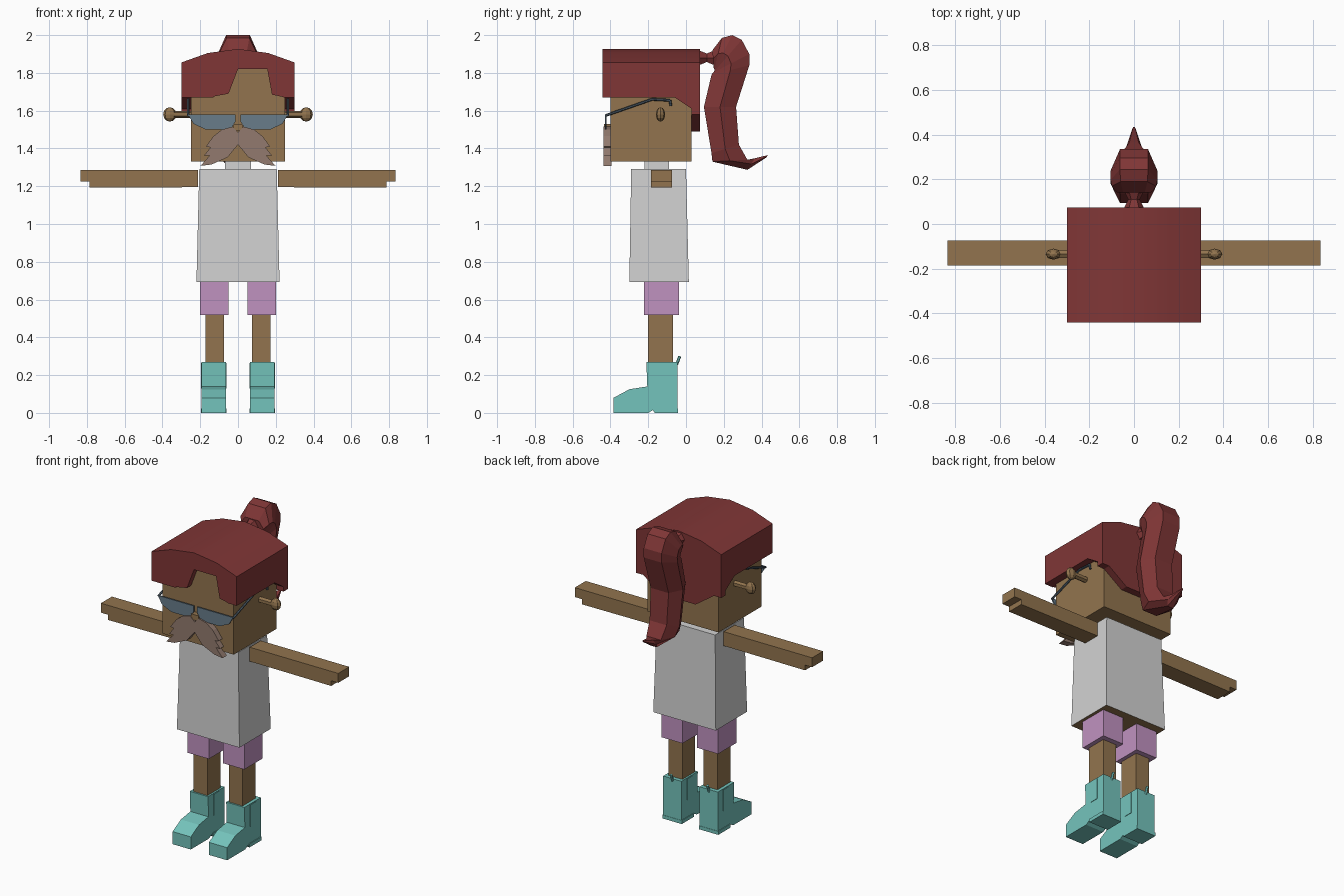
import bpy, bmesh, math
from mathutils import Vector, Matrix

if "Cube" in bpy.data.objects:
    bpy.data.objects.remove(bpy.data.objects["Cube"])


def material(name, rgb):
    m = bpy.data.materials.new(name)
    m.use_nodes = True
    lin = [((c / 255 + 0.055) / 1.055) ** 2.4 for c in rgb] + [1]
    m.diffuse_color = lin
    m.node_tree.nodes["Principled BSDF"].inputs["Base Color"].default_value = lin
    return m


SKIN = material("brown skin", (146, 116, 78))
HAIR = material("dark red hair", (128, 54, 54))
SHIRT = material("light grey cloth", (210, 210, 210))
PINK = material("pink cloth", (192, 146, 192))
TEAL = material("teal boots", (116, 196, 188))
LENS = material("blue grey lens", (104, 124, 138))
FRAME = material("slate frame", (78, 92, 104))
TASH = material("taupe moustache", (146, 122, 110))


def finish(name, bm, *mats):
    bmesh.ops.recalc_face_normals(bm, faces=bm.faces)
    me = bpy.data.meshes.new(name)
    bm.to_mesh(me)
    bm.free()
    ob = bpy.data.objects.new(name, me)
    bpy.context.collection.objects.link(ob)
    for m in mats:
        me.materials.append(m)
    return ob


def place(axis, u, v, d):
    """Profile point: (u, v) is (x, z) along y, (y, z) along x."""
    return (u, d, v) if axis == "y" else (d, u, v)


def prism(name, profile, axis, a, b, mat):
    bm = bmesh.new()
    ends = [[bm.verts.new(place(axis, u, v, d)) for u, v in profile] for d in (a, b)]
    bm.faces.new(ends[0])
    bm.faces.new(ends[1])
    n = len(profile)
    for i in range(n):
        j = (i + 1) % n
        bm.faces.new((ends[0][i], ends[0][j], ends[1][j], ends[1][i]))
    return finish(name, bm, mat)


def box(name, x, y, z, mat):
    return prism(name, [(x[0], z[0]), (x[1], z[0]), (x[1], z[1]), (x[0], z[1])],
                 "y", y[0], y[1], mat)


def loft(name, rings, mat):
    bm = bmesh.new()
    loops = [[bm.verts.new(p) for p in r] for r in rings]
    bm.faces.new(loops[0])
    bm.faces.new(loops[-1])
    n = len(loops[0])
    for a, b in zip(loops, loops[1:]):
        for i in range(n):
            j = (i + 1) % n
            bm.faces.new((a[i], a[j], b[j], b[i]))
    return finish(name, bm, mat)


def rod(name, a, b, r, mat):
    a, b = Vector(a), Vector(b)
    bm = bmesh.new()
    turn = (b - a).to_track_quat("Z", "Y").to_matrix().to_4x4()
    bmesh.ops.create_cone(bm, cap_ends=True, segments=6, radius1=r, radius2=r,
                          depth=(b - a).length,
                          matrix=Matrix.Translation((a + b) / 2) @ turn)
    return finish(name, bm, mat)


# Head and nose
box("head", (-0.25, 0.25), (-0.4, 0.03), (1.33, 1.84), SKIN)
box("nose", (-0.025, 0.025), (-0.435, -0.39), (1.495, 1.53), SKIN)

# Hair cap: arched block, hollowed and trimmed
roof = [(-0.3, 1.855), (-0.16, 1.905), (0, 1.927), (0.16, 1.905), (0.3, 1.855)]
cap = prism("hair_cap", roof + [(0.3, 1.45), (-0.3, 1.45)], "y", -0.442, 0.075, HAIR)
cutters = [
    box("cut_inside", (-0.249, 0.249), (-0.4, 0.03), (1.3, 1.83), HAIR),
    prism("cut_sides", [(-1, 1.2), (0.03, 1.2), (0.03, 1.61), (-0.06, 1.67), (-1, 1.67)],
          "x", -1, 1, HAIR),
    prism("cut_back", [(-1, 1.2), (1, 1.2), (1, 1.58), (0.25, 1.58), (0.12, 1.49),
                       (-0.12, 1.49), (-0.25, 1.58), (-1, 1.58)], "y", 0.02, 0.3, HAIR),
    prism("cut_fringe", [(-0.13, 1.6), (-0.13, 1.675), (-0.05, 1.69), (0, 1.82),
                         (0.155, 1.82), (0.18, 1.685), (0.24, 1.672), (0.24, 1.6)],
          "y", -0.6, -0.39, HAIR),
]
for c in cutters:
    mod = cap.modifiers.new(c.name, "BOOLEAN")
    mod.operation, mod.solver, mod.object = "DIFFERENCE", "EXACT", c
    c.hide_render = True
bpy.context.view_layer.update()
trimmed = bpy.data.meshes.new_from_object(cap.evaluated_get(bpy.context.evaluated_depsgraph_get()))
cap.modifiers.clear()
cap.data = trimmed
for c in cutters:
    bpy.data.objects.remove(c)

# Ponytail: tie, then hexagonal sections of (inner y, z, outer y, z, half width)
loft("hair_tie", [[(r * math.cos(k * math.pi / 3), y, 1.88 + r * math.sin(k * math.pi / 3))
                   for k in range(6)]
                  for y, r in ((0.07, 0.045), (0.11, 0.026), (0.15, 0.045))], HAIR)
sections = [
    (0.145, 1.83, 0.14, 1.92, 0.08), (0.15, 1.82, 0.19, 1.985, 0.1),
    (0.15, 1.81, 0.245, 2.0, 0.105), (0.148, 1.805, 0.295, 1.975, 0.105),
    (0.142, 1.8, 0.335, 1.9, 0.105), (0.135, 1.79, 0.335, 1.84, 0.105),
    (0.095, 1.62, 0.265, 1.62, 0.105), (0.135, 1.375, 0.28, 1.42, 0.1),
    (0.14, 1.33, 0.325, 1.34, 0.085), (0.325, 1.287, 0.365, 1.348, 0.035),
    (0.425, 1.352, 0.435, 1.365, 0.006)]
rings = []
for iy, iz, oy, oz, w in sections:
    my, mz = (iy + oy) / 2, (iz + oz) / 2
    rings.append([(-w * 0.6, iy, iz), (w * 0.6, iy, iz), (w, my, mz),
                  (w * 0.6, oy, oz), (-w * 0.6, oy, oz), (-w, my, mz)])
loft("ponytail", rings, HAIR)

# Neck and tapered shirt, bare underside
box("neck", (-0.07, 0.07), (-0.22, -0.09), (1.28, 1.34), SHIRT)
shirt = loft("shirt", [[(-w, f, z), (w, f, z), (w, b, z), (-w, b, z)]
                       for w, f, b, z in ((0.22, -0.3, 0.015, 0.692),
                                          (0.205, -0.29, 0.0, 1.29))], SHIRT)
shirt.data.materials.append(SKIN)
for p in shirt.data.polygons:
    p.material_index = int(p.normal.z < -0.9)

# Sunglasses and moustache outlines, drawn for the left side
lens = [(0.012, 1.545), (0.03, 1.515), (0.07, 1.5), (0.17, 1.5), (0.235, 1.53),
        (0.265, 1.58), (0.012, 1.58)]
tash = [(0, 1.485), (0.03, 1.515), (0.085, 1.5), (0.13, 1.465), (0.17, 1.41),
        (0.145, 1.405), (0.18, 1.363), (0.15, 1.363), (0.198, 1.308), (0.14, 1.315),
        (0.055, 1.353), (0, 1.42)]
boot = [(-0.383, 0.0), (-0.383, 0.08), (-0.3, 0.125), (-0.205, 0.14), (-0.21, 0.27),
        (-0.045, 0.27), (-0.045, 0.0), (-0.165, 0.0), (-0.175, 0.015), (-0.2, 0.0)]

for side, s in (("left", 1), ("right", -1)):
    def span(a, b):
        return tuple(sorted((a * s, b * s)))

    def part(name):
        return side + "_" + name

    # Face details
    prism(part("lens"), [(s * x, z) for x, z in lens], "y", -0.428, -0.42, LENS)
    prism(part("moustache"), [(s * x, z) for x, z in tash], "y", -0.437, -0.395, TASH)
    path = [(-0.424, 1.575), (-0.18, 1.66), (-0.085, 1.655), (-0.08, 1.625)]
    for i, (a, b) in enumerate(zip(path, path[1:])):
        rod(part("temple_%d" % i), (s * 0.263, *a), (s * 0.263, *b), 0.007, FRAME)

    # Ear studs
    rod(part("ear_stem"), (s * 0.24, -0.135, 1.58), (s * 0.345, -0.135, 1.58), 0.019, SKIN)
    bm = bmesh.new()
    bmesh.ops.create_uvsphere(bm, u_segments=8, v_segments=6, radius=1,
                              matrix=Matrix.Translation((s * 0.361, -0.135, 1.58))
                              @ Matrix.Diagonal((0.035, 0.025, 0.038, 1)))
    finish(part("ear_ball"), bm, SKIN)

    # Arm with stepped hand
    prism(part("arm"), [(s * x, z) for x, z in ((0.212, 1.195), (0.785, 1.192), (0.785, 1.225),
                                                (0.835, 1.225), (0.835, 1.285), (0.212, 1.285))],
          "y", -0.185, -0.075, SKIN)

    # Leg, shorts and boot
    box(part("short"), span(0.05, 0.2), (-0.222, -0.037), (0.518, 0.7), PINK)
    box(part("leg"), span(0.075, 0.172), (-0.2, -0.07), (0.25, 0.53), SKIN)
    prism(part("boot"), boot, "x", s * 0.064, s * 0.192, TEAL)
    for edge in (0.064, 0.192):
        box(part("boot_panel"), span(edge - 0.003, edge + 0.003), (-0.155, -0.1),
            (0.13, 0.265), TEAL)
    box(part("boot_heel"), span(0.06, 0.197), (-0.165, -0.043), (0.0, 0.022), TEAL)
    rod(part("boot_tab"), (s * 0.128, -0.05, 0.255), (s * 0.128, -0.033, 0.3), 0.008, TEAL)

# Keep hard edges while softening the arched cap
bpy.ops.object.select_all(action="DESELECT")
cap.select_set(True)
bpy.context.view_layer.objects.active = cap
bpy.ops.object.shade_smooth_by_angle(angle=math.radians(25))
